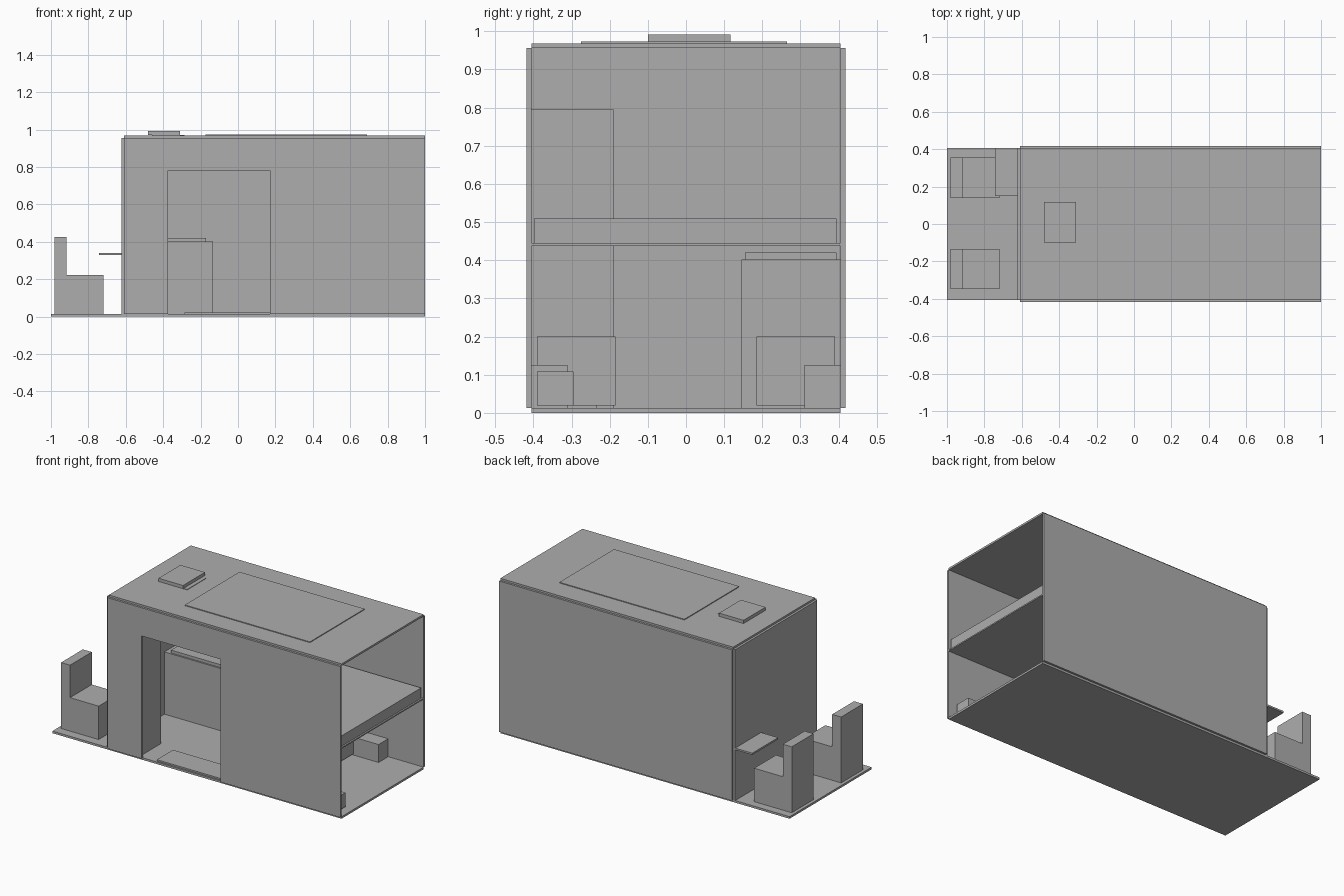
import bpy
import bmesh
from mathutils import Matrix, Vector

if "Cube" in bpy.data.objects:
    bpy.data.objects.remove(bpy.data.objects["Cube"])

grey = bpy.data.materials.new("plain_grey")
grey.diffuse_color = (0.42, 0.42, 0.42, 1)
grey.use_nodes = True
grey.node_tree.nodes["Principled BSDF"].inputs["Base Color"].default_value = grey.diffuse_color


def finish(name, bm):
    mesh = bpy.data.meshes.new(name)
    bmesh.ops.recalc_face_normals(bm, faces=bm.faces)
    bm.to_mesh(mesh)
    bm.free()
    mesh.materials.append(grey)
    obj = bpy.data.objects.new(name, mesh)
    bpy.context.collection.objects.link(obj)
    return obj


def box(name, x, y, z):
    """Box given by its (min, max) range on each axis."""
    bm = bmesh.new()
    size = Vector((x[1] - x[0], y[1] - y[0], z[1] - z[0]))
    centre = Vector((sum(x), sum(y), sum(z))) / 2
    bmesh.ops.create_cube(bm, size=1, matrix=Matrix.Translation(centre) @ Matrix.Diagonal(size).to_4x4())
    return finish(name, bm)


def extrude_xz(name, profile, y0, y1):
    """Extrude an x/z outline from y0 to y1."""
    bm = bmesh.new()
    face = bm.faces.new([bm.verts.new((px, y0, pz)) for px, pz in profile])
    ext = bmesh.ops.extrude_face_region(bm, geom=[face])
    verts = [v for v in ext["geom"] if isinstance(v, bmesh.types.BMVert)]
    bmesh.ops.translate(bm, verts=verts, vec=(0, y1 - y0, 0))
    return finish(name, bm)


W, FLOOR, TOP = 0.405, 0.013, 0.956   # half width, floor top, wall top
FRONT, BACK = -0.61, 1.0              # shell ends along x

# Shell: floor, bulkhead, walls, roof
box("floor", (-1, BACK), (-W, W), (0, FLOOR))
box("bulkhead", (FRONT - 0.014, FRONT), (-W, W), (FLOOR, TOP))
box("plain_side_wall", (FRONT, BACK), (W, W + 0.013), (FLOOR, TOP))
extrude_xz("door_side_wall",
           [(FRONT, FLOOR), (-0.375, FLOOR), (-0.375, 0.78), (0.17, 0.78),
            (0.17, FLOOR), (BACK, FLOOR), (BACK, TOP), (FRONT, TOP)], -W - 0.013, -W)
box("roof", (FRONT, BACK), (-W, W), (TOP, 0.968))

# Roof fittings
box("solar_panel", (-0.175, 0.69), (-0.275, 0.265), (0.968, 0.973))
box("vent_frame", (-0.46, -0.285), (-0.095, 0.09), (0.968, 0.971))
box("roof_vent", (-0.48, -0.31), (-0.1, 0.117), (0.971, 0.991))

# Cab seats and shelf
seat = [(-0.98, FLOOR), (-0.72, FLOOR), (-0.72, 0.222), (-0.918, 0.222), (-0.918, 0.425), (-0.98, 0.425)]
for side, y in (("right", -0.348), ("left", 0.14)):
    extrude_xz("cab_seat_" + side, seat, y, y + 0.215)
box("cab_table", (-0.742, FRONT - 0.014), (0.15, W), (0.33, 0.341))

# Living area
box("closet", (FRONT, -0.40), (-W, -0.19), (FLOOR, 0.795))
box("kitchen_cabinet", (FRONT, -0.135), (0.145, W), (FLOOR, 0.402))
box("kitchen_worktop", (-0.572, -0.17), (0.155, 0.395), (0.402, 0.42))
box("door_mat", (-0.285, 0.2), (-0.395, -0.235), (FLOOR, 0.022))

# Bed and storage underneath
box("bed_platform", (0.37, BACK), (-W, W), (0.437, 0.445))
box("mattress", (0.38, 0.99), (-0.398, 0.395), (0.445, 0.51))
for side, s in (("right", -1), ("left", 1)):
    box("storage_box_" + side, (0.37, 0.58), sorted((s * 0.185, s * 0.39)), (0.02, 0.2))
    box("wheel_arch_" + side, (0.40, 0.755), sorted((s * 0.31, s * W)), (FLOOR, 0.125))
box("battery_box", (0.80, 0.95), (-0.39, -0.295), (0.02, 0.108))
